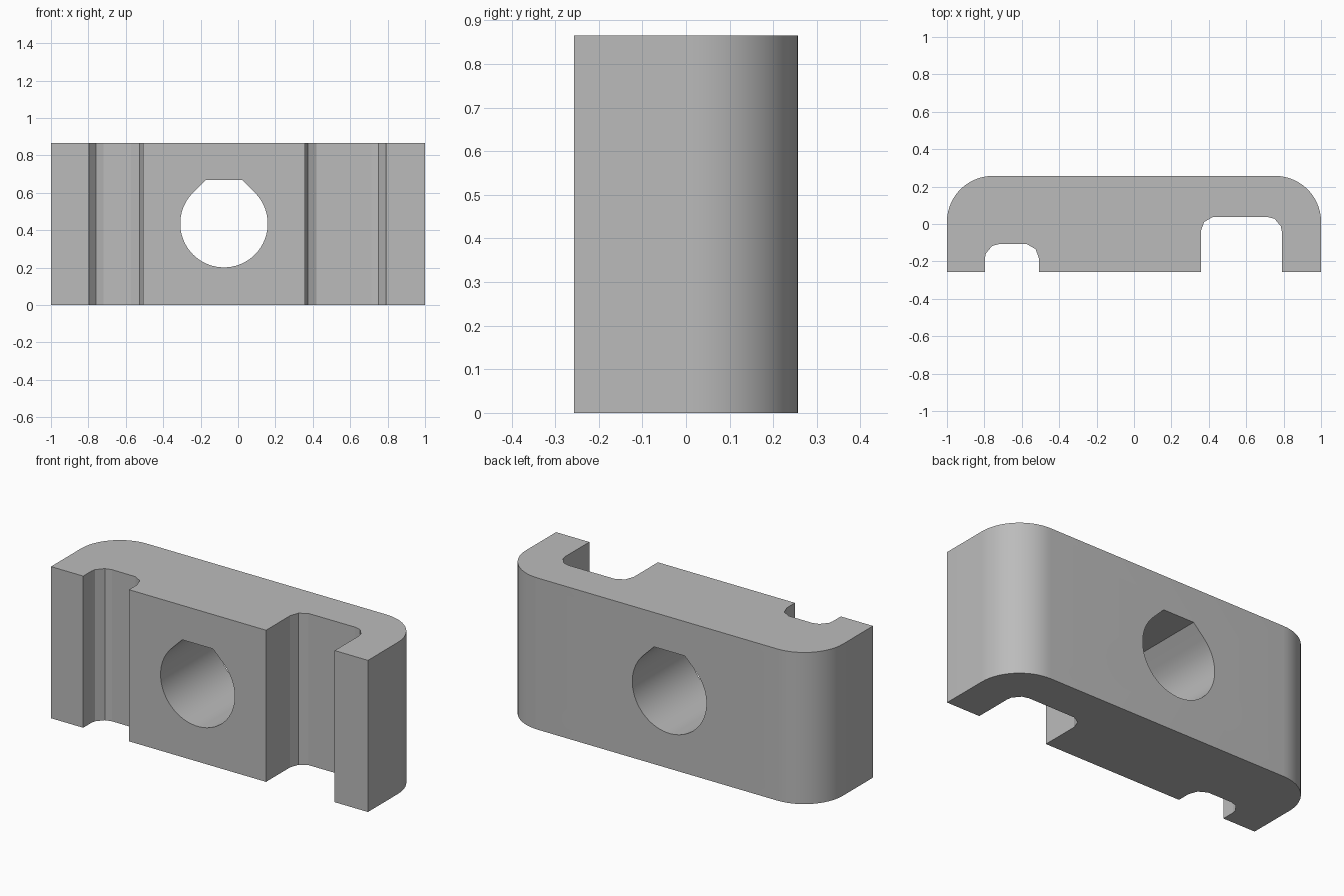
import bpy
import bmesh
from math import sin, cos, radians

if "Cube" in bpy.data.objects:
    bpy.data.objects.remove(bpy.data.objects["Cube"], do_unlink=True)

HEIGHT, HALF_DEPTH = 0.865, 0.257

grey = bpy.data.materials.new("plain grey")
grey.use_nodes = True
grey.diffuse_color = (0.5, 0.5, 0.5, 1)
grey.node_tree.nodes["Principled BSDF"].inputs["Base Color"].default_value = (0.5, 0.5, 0.5, 1)


def arc(cx, cy, r, angles):
    return [(cx + r * cos(radians(a)), cy + r * sin(radians(a))) for a in angles]


def prism(name, points, direction):
    """Extrude a closed 3D outline along a direction."""
    bm = bmesh.new()
    face = bm.faces.new([bm.verts.new(p) for p in points])
    result = bmesh.ops.extrude_face_region(bm, geom=[face])
    moved = [v for v in result["geom"] if isinstance(v, bmesh.types.BMVert)]
    bmesh.ops.translate(bm, verts=moved, vec=direction)
    bmesh.ops.recalc_face_normals(bm, faces=bm.faces)
    mesh = bpy.data.meshes.new(name)
    bm.to_mesh(mesh)
    bm.free()
    mesh.materials.append(grey)
    obj = bpy.data.objects.new(name, mesh)
    bpy.context.collection.objects.link(obj)
    return obj


def slot(outer, inner, floor, r=0.077):
    """Slot outline from outer wall to inner wall, with coarse rounded corners."""
    s = 1 if inner > outer else -1
    pts = [(outer, -HALF_DEPTH)]
    for x, angles in ((outer + s * r, (180, 160, 120, 90)), (inner - s * r, (80, 40, 0))):
        pts += [(x + s * (px - x), py) for px, py in arc(x, floor - r, r, angles)]
    return pts + [(inner, -HALF_DEPTH)]


# Block outline: front edge with two slots, then the rounded back corners
R = 0.245
outline = [(-1, -HALF_DEPTH)]
outline += slot(-0.797, -0.508, -0.107)
outline += slot(0.79, 0.357, 0.038)[::-1]
outline += [(1, -HALF_DEPTH)]
outline += arc(1 - R, HALF_DEPTH - R, R, range(0, 91, 6))
outline += arc(R - 1, HALF_DEPTH - R, R, range(90, 181, 6))
block = prism("clamp_block", [(x, y, 0) for x, y in outline], (0, 0, HEIGHT))

# Through hole: round below, 45 degree shoulders and a flat top
HX, HZ, HR = -0.075, 0.435, 0.234
flat = HR * (2 ** 0.5 - 1)
hole = arc(HX, HZ, HR, range(135, 406, 6)) + [(HX + flat, HZ + HR), (HX - flat, HZ + HR)]
cutter = prism("hole_cutter", [(x, -0.5, z) for x, z in hole], (0, 1, 0))
cutter.hide_render = True

cut = block.modifiers.new("through_hole", "BOOLEAN")
cut.operation = "DIFFERENCE"
cut.solver = "EXACT"
cut.object = cutter

# Apply the cut and smooth the curved walls
bpy.ops.object.select_all(action="DESELECT")
block.select_set(True)
bpy.context.view_layer.objects.active = block
bpy.ops.object.modifier_apply(modifier=cut.name)
bpy.data.objects.remove(cutter, do_unlink=True)
bpy.ops.object.shade_smooth_by_angle(angle=radians(9))
